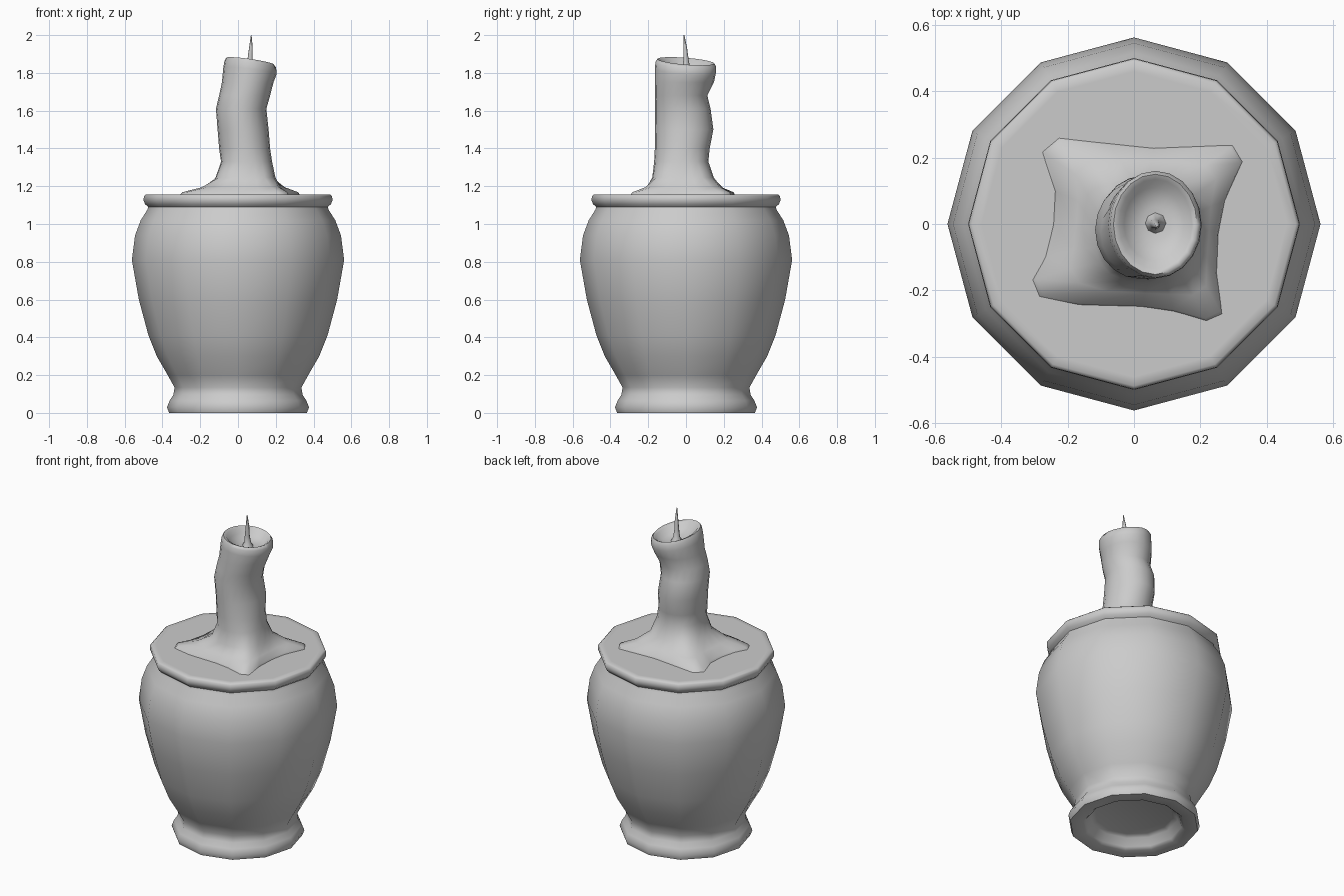
import bpy, bmesh, math


def finish(name, bm, angle=60):
    bmesh.ops.recalc_face_normals(bm, faces=bm.faces[:])
    mesh = bpy.data.meshes.new(name)
    bm.to_mesh(mesh)
    bm.free()
    ob = bpy.data.objects.new(name, mesh)
    bpy.context.collection.objects.link(ob)
    bpy.ops.object.select_all(action='DESELECT')
    ob.select_set(True)
    bpy.context.view_layer.objects.active = ob
    bpy.ops.object.shade_smooth_by_angle(angle=math.radians(angle))
    return ob


def loft(name, rings, angle=60):
    """Bridge successive rings of points and cap both ends."""
    bm = bmesh.new()
    loops = [[bm.verts.new(p) for p in ring] for ring in rings]
    n = len(loops[0])
    for a, b in zip(loops, loops[1:]):
        for i in range(n):
            j = (i + 1) % n
            bm.faces.new((a[i], a[j], b[j], b[i]))
    bm.faces.new(loops[0])
    bm.faces.new(loops[-1])
    return finish(name, bm, angle)


def circle(r, z, n=12, cx=0, cy=0):
    return [(cx + r * math.cos(2 * math.pi * i / n),
             cy + r * math.sin(2 * math.pi * i / n), z) for i in range(n)]


# Twelve-sided pot: recessed base, foot, belly, neck, rim
pot = [(0.22, 0.07), (0.25, 0.06), (0.272, 0.015), (0.29, 0.0), (0.365, 0.0),
       (0.376, 0.03), (0.362, 0.065), (0.342, 0.095), (0.336, 0.135),
       (0.372, 0.20), (0.43, 0.30), (0.474, 0.41), (0.525, 0.60),
       (0.562, 0.81), (0.545, 0.94), (0.515, 1.02), (0.48, 1.075),
       (0.475, 1.09), (0.492, 1.105), (0.50, 1.125), (0.498, 1.148),
       (0.488, 1.156), (0.46, 1.156), (0.2, 1.156)]
loft("pot", [circle(r, z) for r, z in pot])

# Outline of the melted wax on the pot, counter-clockwise from +x
skirt = [(.255, -.03), (.275, .07), (.33, .19), (.30, .24), (.18, .235),
         (.06, .23), (-.08, .245), (-.23, .262), (-.28, .22), (-.24, .10),
         (-.245, 0), (-.27, -.10), (-.31, -.17), (-.29, -.22), (-.17, -.245),
         (.02, -.25), (.12, -.265), (.22, -.295), (.267, -.275), (.25, -.15)]

# Candle sections: z, xmin, xmax, ymin, ymax, share of skirt outline
sections = [(1.150, -.12, .20, -.17, .15, 1.0),
            (1.168, -.12, .20, -.17, .15, .93),
            (1.195, -.11, .20, -.17, .15, .48),
            (1.245, -.10, .19, -.168, .135, .13),
            (1.33, -.085, .178, -.166, .115, .03),
            (1.40, -.10, .17, -.165, .125, 0),
            (1.50, -.108, .162, -.165, .145, 0),
            (1.61, -.117, .15, -.165, .13, 0),
            (1.68, -.10, .17, -.165, .113, 0),
            (1.75, -.085, .188, -.165, .148, 0),
            (1.81, -.078, .204, -.164, .158, 0),
            (1.845, -.072, .202, -.162, .16, 0),
            (1.862, -.062, .19, -.152, .15, 0),
            (1.855, -.045, .175, -.135, .135, 0),
            (1.825, -.03, .15, -.11, .11, 0),
            (1.805, .02, .11, -.05, .05, 0)]


def wax_ring(z, x0, x1, y0, y1, w):
    ring = []
    tilt = 1 if 1.80 < z < 1.87 else 0.0
    if z == 1.805:
        tilt = 0.2
    for i, (sx, sy) in enumerate(skirt):
        a = 2 * math.pi * i / len(skirt)
        c, s = math.cos(a), math.sin(a)
        x = (x0 + x1) / 2 + (x1 - x0) / 2 * c
        y = (y0 + y1) / 2 + (y1 - y0) / 2 * s
        dz = tilt * (-0.018 * c - 0.012 * s)
        ring.append((x + (sx - x) * w, y + (sy - y) * w, z + dz))
    return ring


loft("candle", [wax_ring(*s) for s in sections], 80)

# Tapered wick with a slight bend
wick = [(.034, 1.80, .064, .002), (.02, 1.825, .064, .002), (.014, 1.87, .064, 0),
        (.010, 1.93, .068, -.004), (.002, 2.0, .07, -.01)]
loft("wick", [circle(r, z, 8, x, y) for r, z, x, y in wick], 80)
